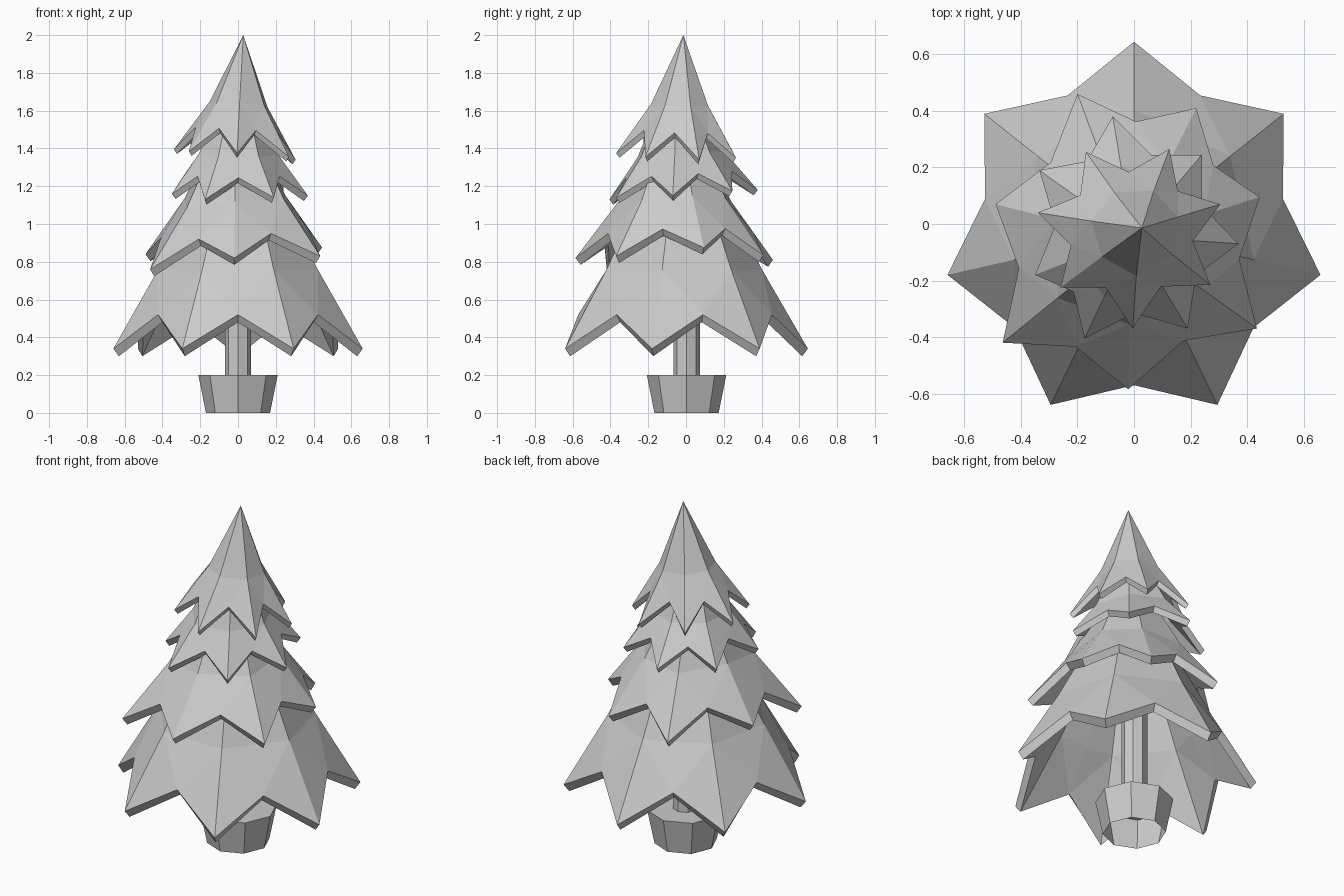
import bpy, bmesh
from mathutils import Vector

cube = bpy.data.objects.get("Cube")
if cube:
    bpy.data.objects.remove(cube, do_unlink=True)

grey = bpy.data.materials.new("light grey")
grey.use_nodes = True
shade = (0.6, 0.6, 0.6, 1)
grey.diffuse_color = shade
grey.node_tree.nodes["Principled BSDF"].inputs["Base Color"].default_value = shade


def finish(name, bm):
    """Turn a bmesh into a named, flat shaded object."""
    mesh = bpy.data.meshes.new(name)
    bm.to_mesh(mesh)
    bm.free()
    mesh.materials.append(grey)
    obj = bpy.data.objects.new(name, mesh)
    bpy.context.collection.objects.link(obj)


def column(name, bottom, top, z0, z1):
    """Eight-sided column with corners on the axes, open underneath."""
    bm = bmesh.new()
    bmesh.ops.create_cone(bm, cap_ends=True, segments=8, radius1=bottom,
                          radius2=top, depth=z1 - z0)
    bmesh.ops.translate(bm, verts=bm.verts, vec=(0, 0.003, (z0 + z1) / 2))
    under = [f for f in bm.faces if f.normal.z < -0.9]
    bmesh.ops.delete(bm, geom=under, context='FACES_ONLY')
    finish(name, bm)


def branch_tier(name, tips, apex, notch, rise, f, sink, thick):
    """Thick star-shaped skirt: apex, middle ring and a zigzag hem.

    notch and rise place the valleys between tips; the middle ring lies the
    fraction f of the way to the apex, pulled in by the factor sink.
    """
    tips = [Vector(t) for t in tips]
    apex = Vector(apex)
    base = sum(tips, Vector()) / len(tips)
    axis = base.lerp(apex, f)
    hem, ring = [], []
    for i, tip in enumerate(tips):
        half = tip.lerp(tips[(i + 1) % len(tips)], 0.5)
        valley = base + (half - base) * notch + Vector((0, 0, rise))
        hem += [tip, valley]
        ring += [axis + (p - base) * (1 - f) * sink for p in (tip, half)]

    def inward(p):
        flat = Vector((p.x - base.x, p.y - base.y, 0)).normalized()
        return p - (flat * 0.6 + Vector((0, 0, 0.8))) * thick

    bm = bmesh.new()
    count = len(hem)
    rims = []
    for inner in (False, True):
        peak = bm.verts.new(apex - Vector((0, 0, 2 * thick * inner)))
        r, h = [[bm.verts.new(inward(p) if inner else p) for p in loop]
                for loop in (ring, hem)]
        rims.append(h)
        for i in range(count):
            j = (i + 1) % count
            bm.faces.new((peak, r[i], r[j]))
            # split each lower panel from the notch up to the ridge
            a, b = (i, j) if i % 2 else (j, i)
            bm.faces.new((h[a], h[b], r[b]))
            bm.faces.new((h[a], r[b], r[a]))
    outer, inner = rims
    for i in range(count):
        j = (i + 1) % count
        bm.faces.new((outer[i], outer[j], inner[j], inner[i]))
    bmesh.ops.recalc_face_normals(bm, faces=bm.faces)
    finish(name, bm)


# Pot and trunk
column("pot", 0.17, 0.21, 0, 0.2)
column("trunk", 0.07, 0.07, 0.2, 1.1)

# Foliage, from the lowest tier to the top
branch_tier("bottom_branches",
            [(0, .645, .34), (-.53, .39, .34), (-.66, -.18, .34),
             (-.295, -.64, .34), (.295, -.64, .34), (.66, -.18, .34),
             (.53, .39, .34)],
            (0, -.03, 1.6), .886, .18, .33, .96, .05)
branch_tier("lower_branches",
            [(-.2, .46, .81), (-.49, .07, .84), (-.465, -.42, .76),
             (-.02, -.585, .82), (.435, -.37, .83), (.445, .095, .875),
             (.22, .41, .835)],
            (-.01, -.05, 1.68), .85, .125, .35, .88, .045)
branch_tier("upper_branches",
            [(-.075, .38, 1.18), (-.335, .19, 1.175), (-.35, -.18, 1.16),
             (-.175, -.405, 1.13), (.19, -.37, 1.14), (.37, -.07, 1.15),
             (.24, .245, 1.175)],
            (0, -.05, 1.86), .8, .105, .3, .84, .035)
branch_tier("top_branches",
            [(-.34, .04, 1.395), (-.17, .255, 1.37), (.125, .265, 1.35),
             (.305, .07, 1.34), (.27, -.215, 1.355), (-.005, -.37, 1.375),
             (-.26, -.225, 1.385)],
            (.028, -.014, 2), .735, .13, .42, .82, .03)
